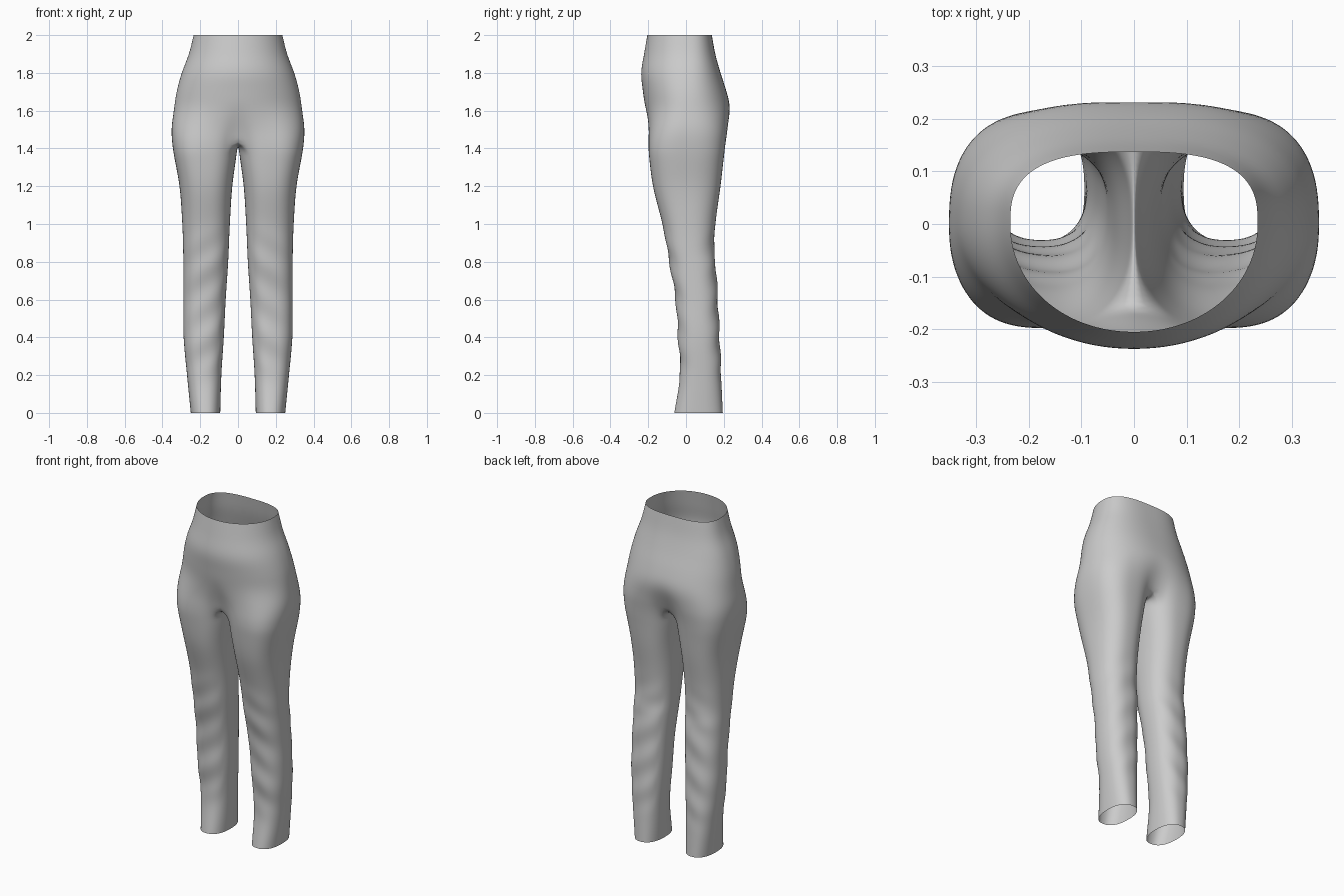
import bpy, bmesh, math

if "Cube" in bpy.data.objects:
    bpy.data.objects.remove(bpy.data.objects["Cube"])

# Profile of one half: z, outer x, inner x, front y, back y
PROFILE = [
    (2.0, .235, 0, -.205, .137), (1.9, .26, 0, -.222, .155),
    (1.8, .298, 0, -.238, .183), (1.7, .325, 0, -.228, .215),
    (1.6, .340, 0, -.215, .237), (1.5, .352, 0, -.206, .228),
    (1.4, .345, .004, -.20, .207), (1.2, .31, .030, -.175, .183),
    (1.0, .295, .043, -.125, .156), (.84, .29, .05, -.095, .148),
    (.78, .29, .053, -.085, .158), (.6, .29, .065, -.055, .168),
    (.4, .288, .075, -.042, .178), (.2, .27, .088, -.032, .186),
    (0, .25, .094, -.062, .195)]
OUT, INN = 36, 12          # outer wrap and inner-leg columns
CROTCH = 1.44
SPLIT = 135                # leg angle where the outer wrap meets the inseam


def smooth(a, b, v):
    t = max(0, min(1, (v - a) / (b - a)))
    return t * t * (3 - 2 * t)


def profile(z):
    """Smooth interpolation of the profile table at height z."""
    i = 0
    while i < len(PROFILE) - 2 and z < PROFILE[i + 1][0]:
        i += 1
    p0, p1, p2, p3 = (PROFILE[max(0, min(len(PROFILE) - 1, i + k))] for k in (-1, 0, 1, 2))
    h = p2[0] - p1[0]
    t = (z - p1[0]) / h
    out = []
    for k in range(1, 5):
        m1 = (p2[k] - p0[k]) / (p2[0] - p0[0]) * h
        m2 = (p3[k] - p1[k]) / (p3[0] - p1[0]) * h
        out.append((2*t**3 - 3*t*t + 1) * p1[k] + (t**3 - 2*t*t + t) * m1
                   + (3*t*t - 2*t**3) * p2[k] + (t**3 - t*t) * m2)
    return out


def oval(c, a, cy, front, back, deg, nf, nb):
    co, si = math.cos(math.radians(deg)), math.sin(math.radians(deg))
    n = nb if si > 0 else nf
    reach = back - cy if si > 0 else cy - front
    x = c + a * math.copysign(abs(co) ** (2 / n), co)
    return x, cy + reach * math.copysign(abs(si) ** (2 / n), si)


def point(z, deg):
    """Cross-section point: hip oval blending into a leg oval."""
    xo, xi, front, back = profile(z)
    xi = max(0, xi)
    cy = (front + back) / 2 * smooth(1.4, 1.1, z)
    t = 1 - smooth(1.36, 1.66, z)
    n = 2.35 + .25 * smooth(1.0, 1.4, z)
    lx, ly = oval((xo + xi) / 2, (xo - xi) / 2, cy, front, back, deg, n, n)
    if abs(deg) > SPLIT:
        return lx, ly
    hx, hy = oval(0, xo, cy, front, back, deg * 90 / SPLIT, 2.05, 2.4 + .4 * smooth(1.7, 2, z))
    x, y = hx + (lx - hx) * t, hy + (ly - hy) * t
    # soft cloth folds at shin and behind the knee
    fold = .004 * smooth(.12, .3, z) * smooth(1.05, .8, z)
    y += fold * math.sin(z * 34 + x * 22) * abs(math.sin(math.radians(deg)))
    return x, y


bm = bmesh.new()
outer_deg = [-SPLIT + 2 * SPLIT * j / OUT for j in range(OUT + 1)]
inner_deg = [SPLIT + (360 - 2 * SPLIT) * j / INN for j in range(1, INN)]

# Waist and hip rows, open at the centre plane
rows = []
for i in range(17):
    z = 2 - (2 - CROTCH) * i / 16
    row = []
    for j, d in enumerate(outer_deg):
        x, y = point(z, d)
        row.append(bm.verts.new((0 if j in (0, OUT) else max(x, .002), y, z)))
    rows.append(row)

# Crotch seam joins back centre to front centre
back_y, front_y = rows[-1][-1].co.y, rows[-1][0].co.y
for j in range(1, INN):
    s = j / INN
    rows[-1].append(bm.verts.new((0, back_y + (front_y - back_y) * s,
                                  CROTCH - .03 * math.sin(math.pi * s))))

# Leg rows, closed rings
for i in range(44):
    z = 1.395 * (1 - i / 43)
    ring = []
    for d in outer_deg + inner_deg:
        x, y = point(z, d if d <= 180 else d - 360)
        ring.append(bm.verts.new((max(x, .002), y, z)))
    rows.append(ring)

# Skin between neighbouring rows
for a, b in zip(rows, rows[1:]):
    count = OUT if len(a) == OUT + 1 else len(a)
    for j in range(count):
        k = (j + 1) % len(a)
        bm.faces.new((a[j], b[j], b[k], a[k]))
for f in bm.faces:
    f.smooth = True

mesh = bpy.data.meshes.new("trousers")
bm.to_mesh(mesh)
bm.free()
trousers = bpy.data.objects.new("trousers", mesh)
bpy.context.collection.objects.link(trousers)

# Mirror the half and soften the surface
mirror = trousers.modifiers.new("mirror", 'MIRROR')
mirror.use_clip = True
mirror.merge_threshold = .001
subsurf = trousers.modifiers.new("smooth_cloth", 'SUBSURF')
subsurf.levels = subsurf.render_levels = 1
